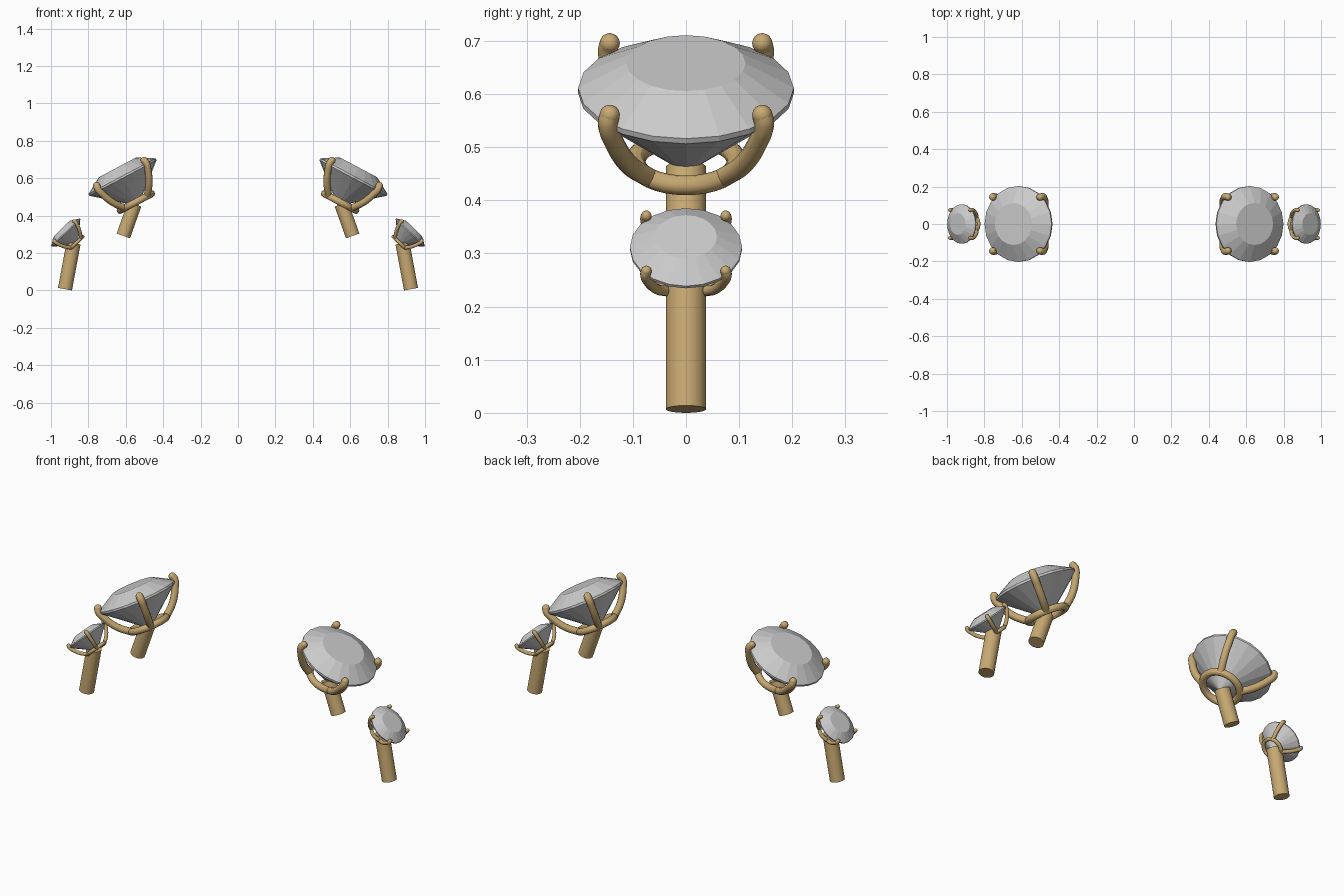
import bpy, bmesh, math
from mathutils import Matrix, Vector

if "Cube" in bpy.data.objects:
    bpy.data.objects.remove(bpy.data.objects["Cube"])

gold = bpy.data.materials.new("gold")
gold.diffuse_color = (0.58, 0.40, 0.17, 1)
gold.use_nodes = True
gold.node_tree.nodes["Principled BSDF"].inputs["Base Color"].default_value = gold.diffuse_color


def gem(name, M):
    # brilliant cut: table, crown, thin girdle, pavilion, culet
    n = 20
    profile = [(0.112, 0.058), (0.203, 0.005), (0.203, -0.006)]
    bm = bmesh.new()
    rings = [[bm.verts.new((r * math.cos(2 * math.pi * i / n), r * math.sin(2 * math.pi * i / n), h))
              for i in range(n)] for r, h in profile]
    culet = bm.verts.new((0, 0, -0.176))
    bm.faces.new(rings[0])
    for i in range(n):
        j = (i + 1) % n
        for a, b in zip(rings, rings[1:]):
            bm.faces.new((a[j], a[i], b[i], b[j]))
        bm.faces.new((rings[-1][j], rings[-1][i], culet))
    bmesh.ops.recalc_face_normals(bm, faces=bm.faces)
    me = bpy.data.meshes.new(name)
    bm.to_mesh(me)
    bm.free()
    ob = bpy.data.objects.new(name, me)
    bpy.context.collection.objects.link(ob)
    ob.matrix_world = M


def finish(name, M):
    ob = bpy.context.object
    ob.name = name
    ob.matrix_world = M
    ob.data.materials.append(gold)
    bpy.ops.object.shade_smooth_by_angle()


def prong(name, M):
    # curved claw rising from the base ring to grip the girdle
    cu = bpy.data.curves.new(name, 'CURVE')
    cu.dimensions = '3D'
    cu.bevel_depth = 0.019
    cu.bevel_resolution = 3
    cu.resolution_u = 6
    cu.use_fill_caps = True
    pts = [(0.095, -0.152), (0.15, -0.103), (0.193, -0.035), (0.208, 0.008), (0.203, 0.024)]
    sp = cu.splines.new('BEZIER')
    sp.bezier_points.add(len(pts) - 1)
    for p, (r, h) in zip(sp.bezier_points, pts):
        p.co = (r, 0, h)
        p.handle_left_type = p.handle_right_type = 'AUTO'
    cu.materials.append(gold)
    ob = bpy.data.objects.new(name, cu)
    bpy.context.collection.objects.link(ob)
    ob.matrix_world = M
    # rounded claw tip
    bpy.ops.mesh.primitive_uv_sphere_add(segments=16, ring_count=8, radius=0.0192)
    finish(name + "_tip", M @ Matrix.Translation((0.203, 0, 0.024)))


def post(name, x, z, angle, length):
    # cylinder from its foot, leaning along the hidden arc
    bpy.ops.mesh.primitive_cylinder_add(vertices=32, radius=0.038, depth=length)
    finish(name, Matrix.Translation((x, 0, z)) @ Matrix.Rotation(angle, 4, 'Y')
           @ Matrix.Translation((0, 0, length / 2)))


# label, gem centre x and z, tilt, scale, post foot x and z, post lean, post length
settings = [("large", 0.6175, 0.607, 28, 1.0, 0.613, 0.292, 19.5, 0.18),
            ("small", 0.921, 0.31, 44, 0.52, 0.925, 0.007, 10.5, 0.25)]

for label, x, z, tilt, s, px, pz, lean, length in settings:
    for side, sg in (("right", 1), ("left", -1)):
        tag = f"{side}_{label}_"
        M = (Matrix.Translation((sg * x, 0, z))
             @ Matrix.Rotation(sg * math.radians(tilt), 4, 'Y') @ Matrix.Scale(s, 4))
        gem(tag + "gem", M)
        # base ring under the stone
        bpy.ops.mesh.primitive_torus_add(major_radius=0.095, minor_radius=0.0185,
                                         major_segments=32, minor_segments=12)
        finish(tag + "base_ring", M @ Matrix.Translation((0, 0, -0.152)))
        for k in range(4):
            prong(f"{tag}prong_{k + 1}", M @ Matrix.Rotation(math.radians(45 + 90 * k), 4, 'Z'))
        post(tag + "post", sg * px, pz, -sg * math.radians(lean), length)
